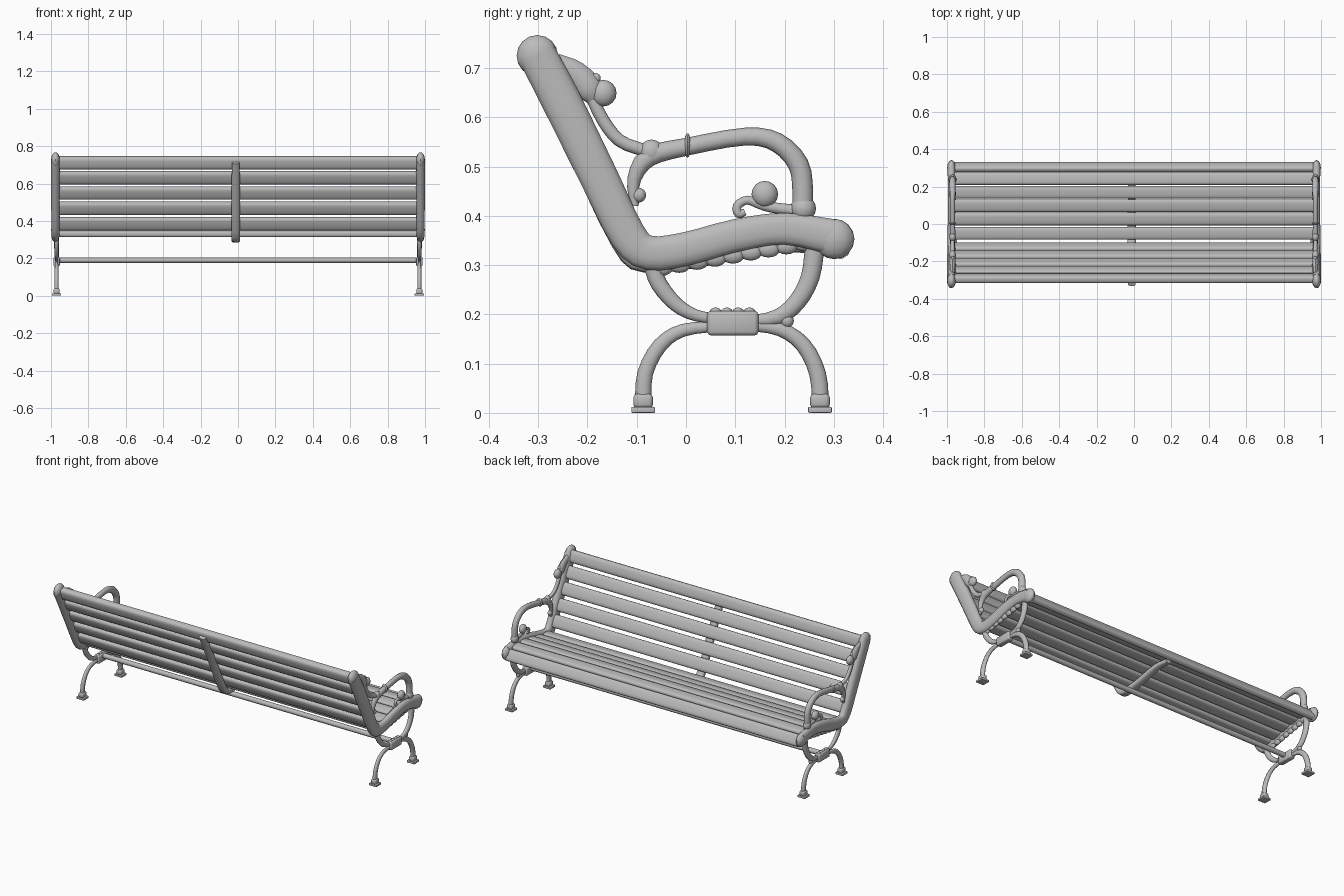
import bpy, bmesh, math
from mathutils import Vector

cube = bpy.data.objects.get("Cube")
if cube:
    bpy.data.objects.remove(cube, do_unlink=True)

grey = bpy.data.materials.new("plain grey")
grey.use_nodes = True
grey.diffuse_color = (0.5, 0.5, 0.5, 1)
grey.node_tree.nodes["Principled BSDF"].inputs["Base Color"].default_value = (0.5, 0.5, 0.5, 1)


def finish(name, bm, angle=50):
    bmesh.ops.recalc_face_normals(bm, faces=bm.faces)
    mesh = bpy.data.meshes.new(name)
    bm.to_mesh(mesh)
    bm.free()
    mesh.materials.append(grey)
    ob = bpy.data.objects.new(name, mesh)
    bpy.context.collection.objects.link(ob)
    bpy.ops.object.select_all(action="DESELECT")
    ob.select_set(True)
    bpy.context.view_layer.objects.active = ob
    bpy.ops.object.shade_smooth_by_angle(angle=math.radians(angle))
    return ob


def loft(bm, rings):
    n = len(rings[0])
    vs = [[bm.verts.new(p) for p in ring] for ring in rings]
    for a, b in zip(vs, vs[1:]):
        for i in range(n):
            j = (i + 1) % n
            bm.faces.new((a[i], a[j], b[j], b[i]))
    bm.faces.new(vs[0])
    bm.faces.new(vs[-1][::-1])


def spline(points, steps):
    """Smooth (y, z, radius) points."""
    p = [Vector(q) for q in points]
    p = [2 * p[0] - p[1]] + p + [2 * p[-1] - p[-2]]
    out = []
    for a, b, c, d in zip(p, p[1:], p[2:], p[3:]):
        for k in range(steps):
            t = k / steps
            out.append(0.5 * (2 * b + (c - a) * t + (2 * a - 5 * b + 4 * c - d) * t * t
                              + (3 * b - a - 3 * c + d) * t ** 3))
    return out + [p[-2]]


def tube(name, x, points, flat=0.8, sides=10, steps=3, power=1.0):
    """Sweep an oval along a side-on path; flat scales its width in x."""
    path = spline(points, steps)
    rings = []
    for i, p in enumerate(path):
        t = path[min(i + 1, len(path) - 1)] - path[max(i - 1, 0)]
        ny, nz = Vector((-t.y, t.x)).normalized()
        ring = []
        for k in range(sides):
            a = math.tau * (k + 0.5) / sides
            c, s = [math.copysign(abs(v) ** power, v) for v in (math.cos(a), math.sin(a))]
            ring.append((x + p.z * flat * c, p.x + p.z * s * ny, p.y + p.z * s * nz))
        rings.append(ring)
    bm = bmesh.new()
    loft(bm, rings)
    return finish(name, bm)


def ball(name, x, y, z, r, flat=0.8, stretch=1.0):
    bm = bmesh.new()
    bmesh.ops.create_uvsphere(bm, u_segments=12, v_segments=8, radius=r)
    for v in bm.verts:
        v.co = (x + v.co.x * flat, y + v.co.y * stretch, z + v.co.z)
    return finish(name, bm)


def block(name, x, y, z, size, bevel):
    bm = bmesh.new()
    bmesh.ops.create_cube(bm, size=1)
    for v in bm.verts:
        v.co = Vector((x, y, z)) + v.co * Vector(size)
    bmesh.ops.bevel(bm, geom=bm.edges[:], offset=bevel, segments=2, affect="EDGES", profile=0.5)
    return finish(name, bm)


def slat(name, y, z, tilt, width=0.068, thick=0.035):
    """Long rounded board, tilted about x."""
    ca, sa = math.cos(math.radians(tilt)), math.sin(math.radians(tilt))
    section = []
    for k in range(16):
        a = math.tau * (k + 0.5) / 16
        c, s = [math.copysign(abs(v) ** 0.6, v) for v in (math.cos(a), math.sin(a))]
        u, w = c * width / 2, s * thick / 2
        section.append((y + u * ca - w * sa, z + u * sa + w * ca))
    bm = bmesh.new()
    loft(bm, [[(x, *q) for q in section] for x in (-0.965, 0.965)])
    return finish(name, bm)


# Seat boards, the front one rolled over the edge
for i, (y, z, tilt) in enumerate([(-0.05, 0.332, 8), (0.027, 0.343, 12), (0.098, 0.359, 12),
                                  (0.17, 0.371, 7), (0.243, 0.372, -5), (0.305, 0.345, -58)]):
    slat(f"seat_slat_{i + 1}", y, z, tilt)

# Backrest boards and rounder top rail
for i in range(4):
    z = 0.385 + 0.082 * i
    slat(f"back_slat_{i + 1}", -0.3 + (0.725 - z) * 0.513, z, 117, 0.074, 0.038)
slat("top_rail", -0.29, 0.711, 108, 0.07, 0.045)

# Middle support running behind the backrest and under the seat
tube("middle_support", -0.012,
     [(-0.318, 0.712, 0.015), (-0.225, 0.53, 0.017), (-0.135, 0.345, 0.017), (-0.085, 0.302, 0.017),
      (0.03, 0.312, 0.016), (0.17, 0.34, 0.015), (0.27, 0.335, 0.012)], flat=1.4, power=0.6)

# Cross rod between the two end frames
bm = bmesh.new()
loft(bm, [[(x, 0.095 + 0.015 * math.cos(k * math.tau / 10), 0.19 + 0.015 * math.sin(k * math.tau / 10))
           for k in range(10)] for x in (-0.97, 0.97)])
finish("cross_rod", bm)

for side, s in (("left", 1), ("right", -1)):
    x = 0.97 * s
    # Thick side rail, from backrest top to seat front
    tube(f"{side}_side_rail", 0.976 * s,
         [(-0.302, 0.727, 0.04), (-0.25, 0.627, 0.041), (-0.175, 0.475, 0.04), (-0.118, 0.36, 0.038),
          (-0.075, 0.325, 0.036), (0.0, 0.333, 0.035), (0.1, 0.36, 0.034), (0.2, 0.374, 0.033),
          (0.3, 0.357, 0.037)], flat=0.58, sides=12, power=0.8)
    ball(f"{side}_rail_top_knob", 0.976 * s, -0.302, 0.725, 0.042, 0.56)
    ball(f"{side}_rail_front_knob", 0.976 * s, 0.301, 0.353, 0.041, 0.56)

    # Curved arm with collar
    tube(f"{side}_armrest", x,
         [(-0.105, 0.42, 0.009), (-0.105, 0.475, 0.014), (-0.075, 0.52, 0.02), (0.0, 0.54, 0.018),
          (0.12, 0.561, 0.018), (0.185, 0.549, 0.02), (0.228, 0.505, 0.021), (0.237, 0.45, 0.021),
          (0.235, 0.4, 0.021)])
    ball(f"{side}_arm_collar", x, 0.003, 0.543, 0.025, 0.8, 0.28)
    ball(f"{side}_arm_joint", x, -0.07, 0.53, 0.025, 0.7)
    ball(f"{side}_arm_base", x, 0.238, 0.415, 0.026, 0.8, 1.0)
    ball(f"{side}_arm_bud", x, -0.096, 0.442, 0.015)

    # Leaf and scroll linking the arm to the backrest
    tube(f"{side}_back_leaf", x,
         [(-0.265, 0.71, 0.02), (-0.225, 0.69, 0.025), (-0.195, 0.655, 0.028), (-0.185, 0.63, 0.012)], 0.6)
    ball(f"{side}_back_bud", x, -0.168, 0.649, 0.027, 0.7)
    ball(f"{side}_back_bud_tip", x, -0.184, 0.679, 0.011)
    tube(f"{side}_back_scroll", x,
         [(-0.2, 0.66, 0.012), (-0.17, 0.597, 0.013), (-0.135, 0.553, 0.013), (-0.085, 0.533, 0.013)])

    # Scroll with bud on the seat rail
    tube(f"{side}_seat_scroll", x,
         [(0.12, 0.408, 0.007), (0.107, 0.404, 0.009), (0.104, 0.42, 0.009), (0.125, 0.432, 0.009),
          (0.16, 0.42, 0.01), (0.21, 0.412, 0.012), (0.24, 0.41, 0.012)])
    ball(f"{side}_seat_bud", x, 0.16, 0.444, 0.027, 0.7)

    # Leafy edge under the seat rail
    for i in range(9):
        f = i / 8
        ball(f"{side}_under_leaf_{i + 1}", x, -0.05 + 0.29 * f, 0.295 + 0.05 * f, 0.017, 0.7, 1.4)

    # Upper and lower leg arches meeting at the hub
    for part, path in {
        "rear_brace": [(-0.068, 0.3, 0.018), (-0.055, 0.262, 0.017), (-0.02, 0.22, 0.015),
                       (0.02, 0.198, 0.012), (0.07, 0.19, 0.01)],
        "front_brace": [(0.262, 0.34, 0.02), (0.252, 0.275, 0.019), (0.225, 0.225, 0.018),
                        (0.185, 0.194, 0.016), (0.12, 0.185, 0.01)],
        "rear_leg": [(-0.087, 0.01, 0.017), (-0.083, 0.08, 0.016), (-0.052, 0.138, 0.015),
                     (-0.005, 0.168, 0.013), (0.07, 0.176, 0.01)],
        "front_leg": [(0.274, 0.01, 0.017), (0.267, 0.08, 0.017), (0.238, 0.138, 0.016),
                      (0.19, 0.17, 0.014), (0.12, 0.178, 0.01)],
    }.items():
        tube(f"{side}_{part}", x, path, 0.7)
    block(f"{side}_hub", x, 0.095, 0.182, (0.034, 0.104, 0.05), 0.008)
    ball(f"{side}_hub_leaf", x, 0.205, 0.187, 0.014)
    for i in range(4):
        ball(f"{side}_hub_crest_{i + 1}", x, 0.06 + 0.023 * i, 0.202, 0.012, 0.9, 1.1)

    # Feet
    for end, y in (("rear", -0.087), ("front", 0.272)):
        block(f"{side}_{end}_foot_plate", x, y, 0.006, (0.05, 0.048, 0.012), 0.002)
        block(f"{side}_{end}_foot_collar", x, y, 0.024, (0.032, 0.04, 0.03), 0.008)
